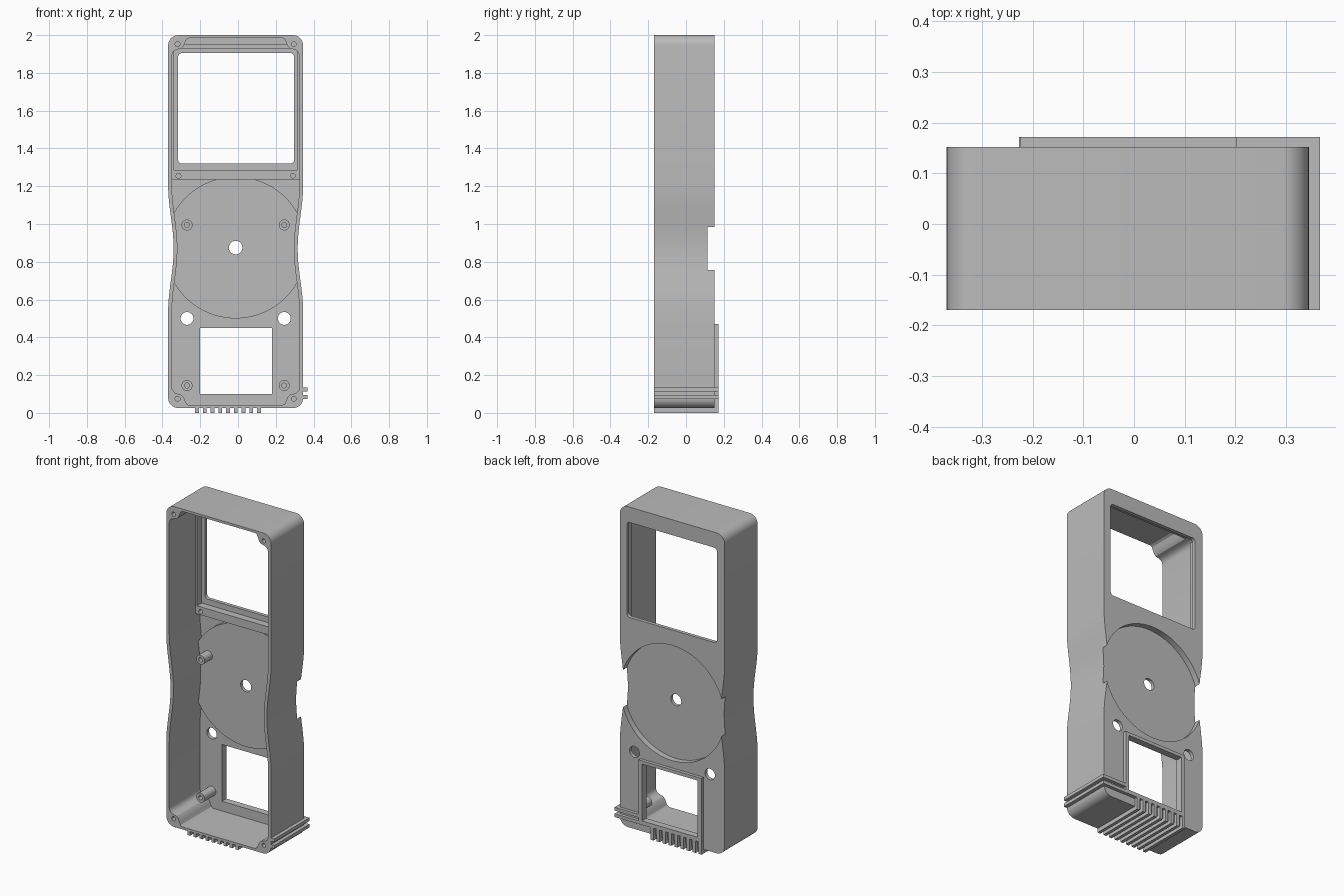
import bpy, bmesh, math

if "Cube" in bpy.data.objects:
    bpy.data.objects.remove(bpy.data.objects["Cube"])

CX, CZ = -0.0125, 0.87          # body centre line and waist height
FRONT, BACK, INNER = -0.17, 0.152, 0.13
grey = bpy.data.materials.new("plastic_grey")
grey.diffuse_color = (0.5, 0.5, 0.5, 1)
grey.use_nodes = True
grey.node_tree.nodes["Principled BSDF"].inputs["Base Color"].default_value = grey.diffuse_color


def prism(name, pts, y0, y1):
    """Extrude an (x, z) outline along y."""
    bm = bmesh.new()
    face = bm.faces.new([bm.verts.new((x, y0, z)) for x, z in pts])
    ext = bmesh.ops.extrude_face_region(bm, geom=[face])
    new = [v for v in ext["geom"] if isinstance(v, bmesh.types.BMVert)]
    bmesh.ops.translate(bm, verts=new, vec=(0, y1 - y0, 0))
    bmesh.ops.recalc_face_normals(bm, faces=bm.faces)
    mesh = bpy.data.meshes.new(name)
    bm.to_mesh(mesh)
    bm.free()
    mesh.materials.append(grey)
    ob = bpy.data.objects.new(name, mesh)
    bpy.context.collection.objects.link(ob)
    return ob


def circle(x, z, r, n=32):
    return [(x + r * math.cos(2 * math.pi * i / n), z + r * math.sin(2 * math.pi * i / n)) for i in range(n)]


def rect(x0, x1, z0, z1, r=0.0, n=6):
    if not r:
        return [(x0, z0), (x1, z0), (x1, z1), (x0, z1)]
    pts = []
    for k, (x, z) in enumerate([(x1 - r, z1 - r), (x0 + r, z1 - r), (x0 + r, z0 + r), (x1 - r, z0 + r)]):
        for i in range(n + 1):
            a = math.pi / 2 * (k + i / n)
            pts.append((x + r * math.cos(a), z + r * math.sin(a)))
    return pts


def boolean(target, tool, op):
    mod = target.modifiers.new("bool", "BOOLEAN")
    mod.operation, mod.object, mod.solver = op, tool, "EXACT"
    bpy.context.view_layer.objects.active = target
    bpy.ops.object.modifier_apply(modifier=mod.name)
    bpy.data.objects.remove(tool)


def cut(target, pts, y0, y1):
    boolean(target, prism("cutter", pts, y0, y1), "DIFFERENCE")


def half_width(z):
    """Side wall distance from the centre line, pinched at the waist."""
    t = min(1, abs(z - CZ) / 0.34)
    return 0.3575 - 0.029 * 0.5 * (1 + math.cos(math.pi * t))


def outline(side):
    """Mirror a right-hand outline (bottom to top) about the centre line."""
    return [(CX + d, z) for d, z in side] + [(CX - d, z) for d, z in reversed(side)]


waist = [CZ - 0.34 + 0.68 * i / 28 for i in range(29)]
arc = [math.pi / 2 * i / 8 for i in range(9)]
R = 0.055
outer = ([(0.3575 - R + R * math.sin(a), 0.025 + R - R * math.cos(a)) for a in arc]
         + [(half_width(z), z) for z in waist]
         + [(0.3575 - R + R * math.cos(a), 2 - R + R * math.sin(a)) for a in arc])
# Cavity outline stepping round the corner screw pillars
corner = [(0.247, 0), (0.26, 0.008), (0.268, 0.025), (0.275, 0.043), (0.288, 0.056),
          (0.305, 0.06), (0.322, 0.066), (0.333, 0.078), (0.3375, 0.095)]
inner = ([(d, 0.04 + h) for d, h in corner] + [(half_width(z) - 0.02, z) for z in waist]
         + [(d, 1.985 - h) for d, h in reversed(corner)])

# Hollow shell, open at the front
body = prism("handheld_shell", outline(outer), FRONT, BACK)
cut(body, outline(inner), FRONT - 0.1, INNER)

# Inward bulge behind the dial recess
bulge = prism("dial_bulge", circle(CX, 0.875, 0.375, 96), 0.095, 0.14)
boolean(bulge, prism("limit", outline([(d - 0.006, z) for d, z in outer]), 0, 0.3), "INTERSECT")
boolean(body, bulge, "UNION")

# Thick screen surround with a pocket for the display
surround = prism("screen_surround", rect(CX - 0.345, CX + 0.345, 1.235, 1.95), 0.085, 0.14)
cut(surround, rect(CX - 0.326, CX + 0.326, 1.285, 1.93), 0, 0.3)
boolean(body, surround, "UNION")

# Dial recess, windows and through holes
cut(body, circle(CX, 0.87, 0.355, 96), 0.115, 0.3)
cut(body, rect(-0.317, 0.297, 1.32, 1.905, 0.02), 0, 0.3)
cut(body, rect(-0.2, 0.18, 0.1, 0.45), 0, 0.3)
for x, z, r in [(CX, 0.875, 0.036), (CX - 0.2575, 0.5, 0.034), (CX + 0.2575, 0.5, 0.034)]:
    cut(body, circle(x, z, r), 0, 0.3)

# Screw holes in the corner pillars and the screen surround
for s in (-1, 1):
    for z in (0.075, 1.952):
        cut(body, circle(CX + s * 0.3075, z, 0.013, 16), -0.3, -0.07)
    cut(body, circle(CX + s * 0.3025, 1.255, 0.013, 16), 0, 0.12)

parts = [body]
# Circuit board standoffs
for s in (-1, 1):
    for z in (0.995, 0.145):
        post = prism("standoff", circle(CX + s * 0.2575, z, 0.029, 24), 0.02, 0.112 if z > 0.5 else 0.14)
        cut(post, circle(CX + s * 0.2575, z, 0.013, 16), 0, 0.08)
        parts.append(post)

# Raised frame round the lower window
frame = prism("lower_window_frame", rect(-0.225, 0.203, 0.075, 0.47), 0.145, 0.172)
cut(frame, rect(-0.2, 0.18, 0.1, 0.45), 0, 0.3)
parts.append(frame)

# Ribs wrapping under the bottom and up the back
for i in range(9):
    x = -0.217 + 0.041 * i
    parts.append(prism("bottom_rib", rect(x - 0.01, x + 0.01, 0, 0.03), FRONT, 0.172))
    parts.append(prism("bottom_rib_back", rect(x - 0.01, x + 0.01, 0, 0.08), 0.148, 0.172))

# Ribs wrapping round the right side and along the back
for z in (0.084, 0.124):
    parts.append(prism("side_rib", rect(0.335, 0.367, z - 0.01, z + 0.01), FRONT, 0.172))
    parts.append(prism("side_rib_back", rect(0.2, 0.367, z - 0.01, z + 0.01), 0.148, 0.172))

for ob in parts:
    bpy.ops.object.select_all(action="DESELECT")
    ob.select_set(True)
    bpy.context.view_layer.objects.active = ob
    bpy.ops.object.shade_smooth_by_angle(angle=math.radians(30))
